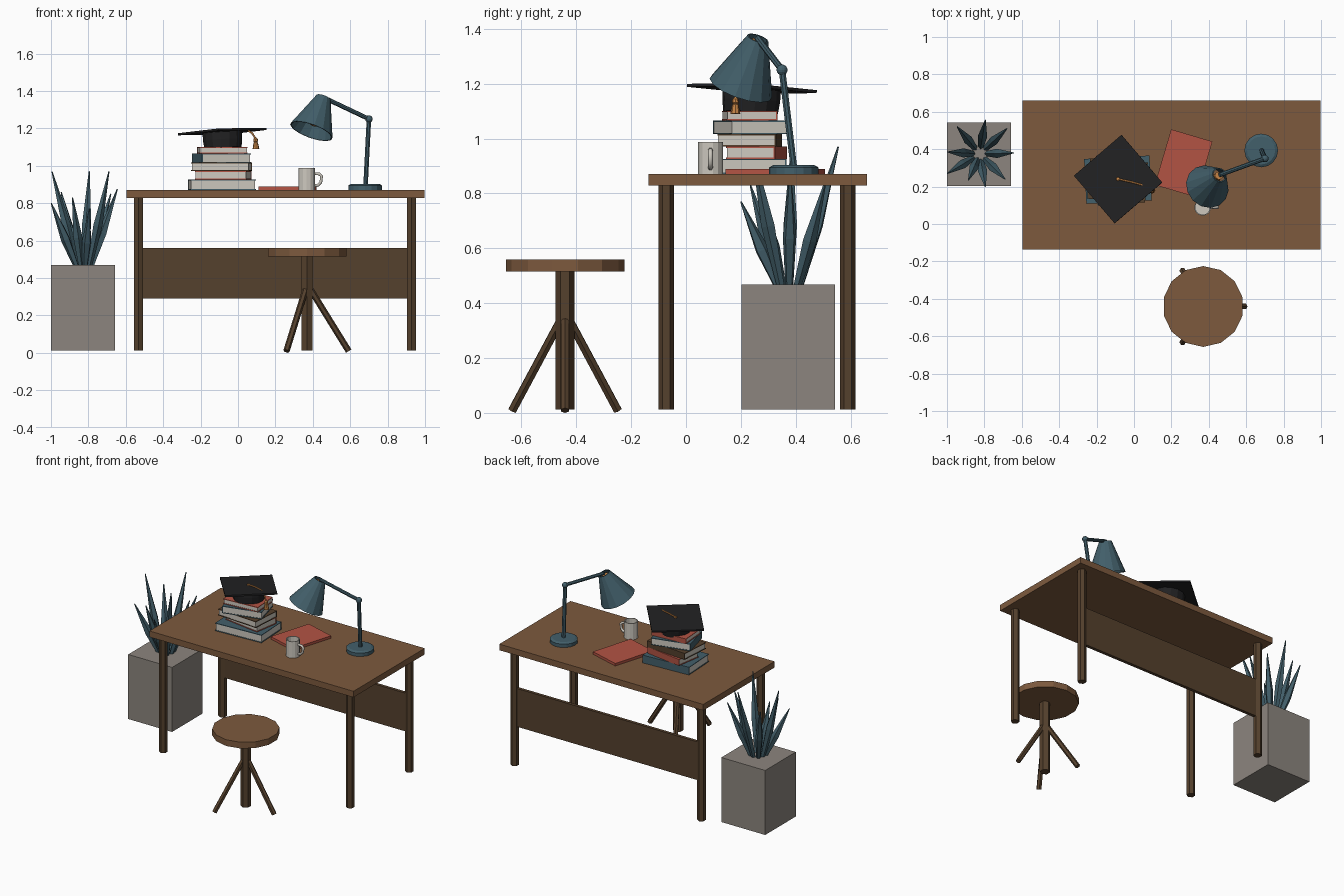
import bpy, bmesh, math
from mathutils import Vector, Matrix

if "Cube" in bpy.data.objects:
    bpy.data.objects.remove(bpy.data.objects["Cube"])


def material(name, r, g, b):
    m = bpy.data.materials.new(name)
    m.diffuse_color = (r, g, b, 1)
    m.use_nodes = True
    m.node_tree.nodes["Principled BSDF"].inputs["Base Color"].default_value = m.diffuse_color
    return m


WOOD = material("warm wood", .205, .102, .048)
DARK = material("dark wood", .091, .052, .026)
RED = material("brick red", .45, .088, .057)
TEAL = material("slate teal", .055, .115, .145)
GREY = material("stone grey", .262, .235, .209)
PAPER = material("off white", .61, .58, .52)
BLACK = material("black cloth", .015, .015, .016)
ORANGE = material("amber", .56, .23, .06)


def finish(name, bm, mats):
    bmesh.ops.recalc_face_normals(bm, faces=bm.faces[:])
    me = bpy.data.meshes.new(name)
    bm.to_mesh(me)
    bm.free()
    for m in mats:
        me.materials.append(m)
    ob = bpy.data.objects.new(name, me)
    bpy.context.collection.objects.link(ob)
    return ob


def add_box(bm, lo, hi, mat_index=0, matrix=Matrix()):
    lo, hi = Vector(lo), Vector(hi)
    size = Matrix.Diagonal((hi - lo).to_4d())
    size[3][3] = 1
    ret = bmesh.ops.create_cube(bm, size=1, matrix=matrix @ Matrix.Translation((lo + hi) / 2) @ size)
    for f in {f for v in ret["verts"] for f in v.link_faces}:
        f.material_index = mat_index


def box(name, lo, hi, mat, matrix=Matrix()):
    bm = bmesh.new()
    add_box(bm, lo, hi, 0, matrix)
    return finish(name, bm, [mat])


def turned(name, a, b, profile, n, mat, loop=False):
    """Sweep (fraction along a-b, radius) rings; loop joins last ring to first."""
    a, b = Vector(a), Vector(b)
    rot = (b - a).to_track_quat('Z', 'Y')
    bm = bmesh.new()
    rings = []
    for t, r in profile:
        c = a.lerp(b, t)
        rings.append([bm.verts.new(c + rot @ Vector((r * math.sin(k * math.tau / n),
                                                     r * math.cos(k * math.tau / n), 0))) for k in range(n)])
    pairs = list(zip(rings, rings[1:])) + ([(rings[-1], rings[0])] if loop else [])
    for p, q in pairs:
        for k in range(n):
            j = (k + 1) % n
            bm.faces.new((p[k], p[j], q[j], q[k]))
    if not loop:
        bm.faces.new(rings[0])
        bm.faces.new(rings[-1])
    return finish(name, bm, [mat])


def rod(name, a, b, r, n, mat):
    return turned(name, a, b, [(0, r), (1, r)], n, mat)


def ball(name, c, r, mat):
    bm = bmesh.new()
    bmesh.ops.create_uvsphere(bm, u_segments=12, v_segments=8, radius=r, matrix=Matrix.Translation(c))
    return finish(name, bm, [mat])


def tube(name, pts, r, mat):
    cu = bpy.data.curves.new(name, 'CURVE')
    cu.dimensions = '3D'
    cu.bevel_depth, cu.bevel_resolution, cu.use_fill_caps = r, 1, True
    sp = cu.splines.new('POLY')
    sp.points.add(len(pts) - 1)
    for p, co in zip(sp.points, pts):
        p.co = (*co, 1)
    cu.materials.append(mat)
    ob = bpy.data.objects.new(name, cu)
    bpy.context.collection.objects.link(ob)


# Desk
box("desk_top", (-.597, -.136, .828), (.998, .66, .871), WOOD)
for side, x in (("left", -.533), ("right", .927)):
    for end, y in (("front", -.072), ("back", .589)):
        rod(f"desk_{end}_{side}_leg", (x, y, .012), (x, y, .835), .028, 6, DARK)
box("desk_back_panel", (-.533, .578, .29), (.927, .6, .56), DARK)

# Stool
SX, SY = .37, -.441
rod("stool_seat", (SX, SY, .515), (SX, SY, .559), .216, 14, WOOD)
rod("stool_post", (SX, SY, .012), (SX, SY, .52), .034, 6, DARK)
for k in range(3):
    d = Vector((math.cos(k * math.tau / 3), math.sin(k * math.tau / 3), 0))
    c = Vector((SX, SY, 0))
    rod(f"stool_foot_{k + 1}", c + d * .222 + Vector((0, 0, .009)),
        c + d * .02 + Vector((0, 0, .335)), .017, 6, DARK)

# Planter with spiky leaves
box("planter", (-1, .202, .012), (-.657, .544, .468), GREY)
tips = [(-.795, .555, .97), (-.945, .52, .86), (-.995, .385, .97), (-.998, .27, .8), (-.885, .235, .83),
        (-.795, .2, .77), (-.69, .24, .97), (-.645, .38, .875), (-.68, .51, .85)]
for k, tip in enumerate(tips):
    tip = Vector(tip)
    base = Vector((-.825, .375, .45))
    base += Vector((tip.x - base.x, tip.y - base.y, 0)) * .2
    turned(f"leaf_{k + 1}", base, tip, [(0, .014), (.45, .026), (1, .003)], 5, TEAL)

# Stack of books: height range, size, yaw, centre x, y, cover, spine side
books = [(.871, .926, .35, .24, 3, -.086, .237, TEAL, "back"),
         (.926, .971, .278, .18, -9, -.078, .257, RED, "back"),
         (.971, 1.016, .31, .215, -4, -.088, .232, DARK, "back"),
         (1.016, 1.066, .27, .21, 14.5, -.088, .233, TEAL, "left"),
         (1.066, 1.101, .258, .185, 4, -.085, .232, RED, "back")]
for k, (z0, z1, w, d, yaw, cx, cy, cover, spine) in enumerate(books):
    m = Matrix.Translation((cx, cy, 0)) @ Matrix.Rotation(math.radians(yaw), 4, 'Z')
    x, y, t = w / 2, d / 2, .005
    bm = bmesh.new()
    add_box(bm, (-x, -y, z0), (x, y, z0 + t), 0, m)
    add_box(bm, (-x, -y, z1 - t), (x, y, z1), 0, m)
    add_box(bm, (-x + .003, -y + .003, z0 + t), (x - .003, y - .003, z1 - t), 1, m)
    if spine == "back":
        add_box(bm, (-x, y - t, z0 + t), (x, y, z1 - t), 0, m)
    else:
        add_box(bm, (-x, -y, z0 + t), (-x + t, y, z1 - t), 0, m)
    finish(f"stacked_book_{k + 1}", bm, [cover, PAPER])

# Loose red notebook
box("notebook", (-.115, -.155, .871), (.115, .155, .889), RED,
    Matrix.Translation((.265, .325, 0)) @ Matrix.Rotation(math.radians(-16.5), 4, 'Z'))

# Graduation cap, slightly tilted
up = Vector((-.056, .053, 1)).normalized()
hat = Vector((-.085, .24, 1.182))
turned("cap_band", hat - up * .088, hat, [(0, .1), (.5, .106), (1, .106)], 14, BLACK)
tilt = Vector((0, 0, 1)).rotation_difference(up).to_matrix().to_4x4()
box("cap_board", (-.168, -.168, -.005), (.168, .168, .006), BLACK,
    Matrix.Translation(hat) @ tilt @ Matrix.Rotation(math.radians(40.6), 4, 'Z'))
turned("cap_button", hat, hat + up * .013, [(0, .012), (1, .009)], 8, ORANGE)
tube("tassel_cord", [(-.085, .24, 1.192), (-.02, .226, 1.197), (.04, .21, 1.195),
                     (.075, .19, 1.175), (.094, .18, 1.145)], .005, ORANGE)
turned("tassel", (.096, .18, 1.09), (.094, .18, 1.15),
       [(0, .018), (.55, .012), (.6, .008), (.68, .013), (.9, .011), (1, .004)], 8, ORANGE)

# Mug with handle
turned("mug", (.367, .089, .871), (.367, .089, .987),
       [(0, .045), (1, .045), (1, .039), (.08, .039)], 14, PAPER)
tube("mug_handle", [(.405, .089, .958), (.435, .089, .956), (.447, .089, .944),
                    (.443, .089, .912), (.428, .089, .896), (.405, .089, .892)], .009, PAPER)

# Desk lamp
turned("lamp_base", (.68, .393, .87), (.68, .393, .903),
       [(0, .09), (.75, .09), (1, .075)], 16, TEAL)
joint, neck, rim = Vector((.7, .35, 1.25)), Vector((.457, .262, 1.365)), Vector((.392, .2, 1.185))
rod("lamp_stem", (.682, .393, .895), joint, .013, 8, TEAL)
ball("lamp_joint", joint, .02, TEAL)
rod("lamp_arm", joint, neck, .012, 8, TEAL)
turned("lamp_shade", rim, neck, [(0, .12), (1, .04), (1, .034), (0, .114)], 14, TEAL, loop=True)
ball("lamp_bulb", rim.lerp(neck, .38), .045, ORANGE)
rod("lamp_socket", rim.lerp(neck, .55), rim.lerp(neck, .95), .022, 10, ORANGE)
